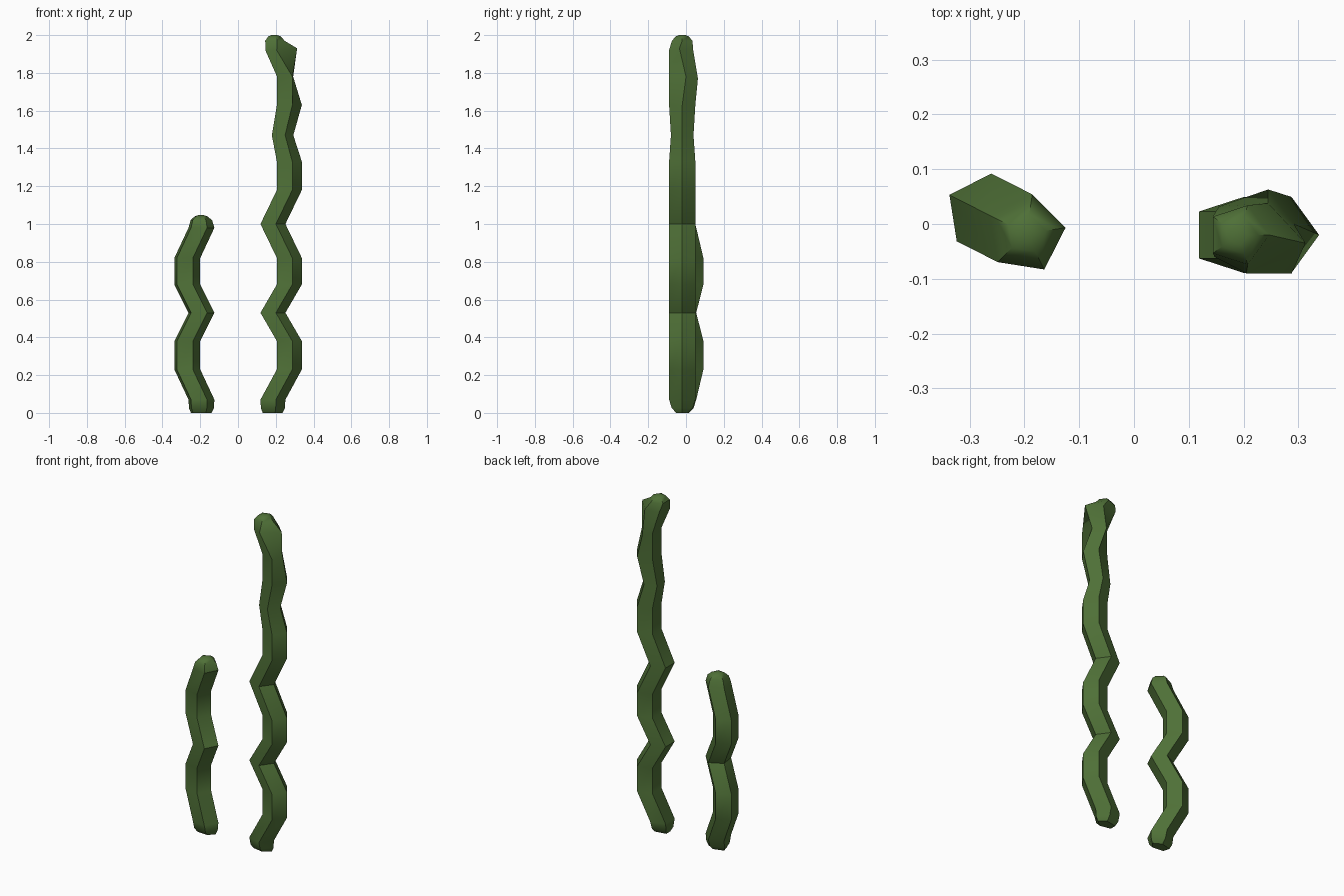
import bpy, bmesh, math

if "Cube" in bpy.data.objects:
    bpy.data.objects.remove(bpy.data.objects["Cube"])

green = bpy.data.materials.new("kelp green")
green.diffuse_color = (0.078, 0.162, 0.038, 1)
green.use_nodes = True
green.node_tree.nodes["Principled BSDF"].inputs["Base Color"].default_value = green.diffuse_color


def ring(x, y, z, angle, sx=1.0, sy=None, r=0.073):
    """Five-sided cross-section, optionally squashed."""
    sy = sx if sy is None else sy
    pts = []
    for i in range(5):
        a = math.radians(angle + 72 * i)
        pts.append((x + r * sx * math.cos(a), y + r * sy * math.sin(a), z))
    return pts


def base_cap(x, y, angle):
    """Rounded foot of a stem."""
    return [ring(x, y, 0.0, angle, 0.8, 0.45),
            ring(x, y, 0.025, angle, 0.96, 0.8),
            ring(x, y, 0.07, angle)]


def stem(name, rings):
    """Skin a list of five-point rings and close both ends."""
    bm = bmesh.new()
    loops = [[bm.verts.new(p) for p in r] for r in rings]
    for a, b in zip(loops, loops[1:]):
        for i in range(5):
            j = (i + 1) % 5
            bm.faces.new((a[i], a[j], b[j], b[i]))
    bm.faces.new(loops[0][::-1])
    bm.faces.new(loops[-1])
    bmesh.ops.recalc_face_normals(bm, faces=bm.faces)
    mesh = bpy.data.meshes.new(name)
    bm.to_mesh(mesh)
    bm.free()
    mesh.materials.append(green)
    ob = bpy.data.objects.new(name, mesh)
    bpy.context.collection.objects.link(ob)
    bpy.ops.object.select_all(action='DESELECT')
    ob.select_set(True)
    bpy.context.view_layer.objects.active = ob
    bpy.ops.object.shade_smooth_by_angle(angle=math.radians(35))


# Short stem: sways left and back
A = 81
rings = base_cap(-0.197, -0.018, A)
for x, y, z in [(-0.272, 0.02, 0.23), (-0.272, 0.02, 0.38), (-0.197, -0.018, 0.53),
                (-0.272, 0.02, 0.68), (-0.272, 0.02, 0.82), (-0.197, -0.018, 0.98)]:
    rings.append(ring(x, y, z, A))
for z, s in [(1.02, 0.83), (1.04, 0.5), (1.047, 0.22)]:
    rings.append(ring(-0.197, -0.018, z, A, s))
stem("short_stem", rings)

# Tall stem: sways right, thinner near the top
rings = base_cap(0.178, -0.02, 0)
for x, z, s in [(0.265, 0.23, 1), (0.265, 0.38, 1), (0.178, 0.53, 1), (0.265, 0.68, 1),
                (0.265, 0.82, 1), (0.178, 1.0, 1), (0.265, 1.18, 1), (0.265, 1.33, 1),
                (0.23, 1.47, 0.86), (0.265, 1.63, 1)]:
    rings.append(ring(x, -0.02, z, 0, s))
# twisted neck, then the tip with its side horn
rings.append([(0.292, 0.0, 1.78), (0.245, 0.063, 1.77), (0.207, 0.02, 1.78),
              (0.207, -0.063, 1.78), (0.288, -0.09, 1.78)])
rings.append([(0.313, -0.035, 1.93), (0.245, 0.038, 1.92), (0.155, 0.032, 1.92),
              (0.147, -0.06, 1.915), (0.205, -0.09, 1.92)])
for z, s in [(1.97, 0.78), (1.993, 0.5), (2.0, 0.25)]:
    rings.append(ring(0.19, -0.02, z, 0, s))
stem("tall_stem", rings)
